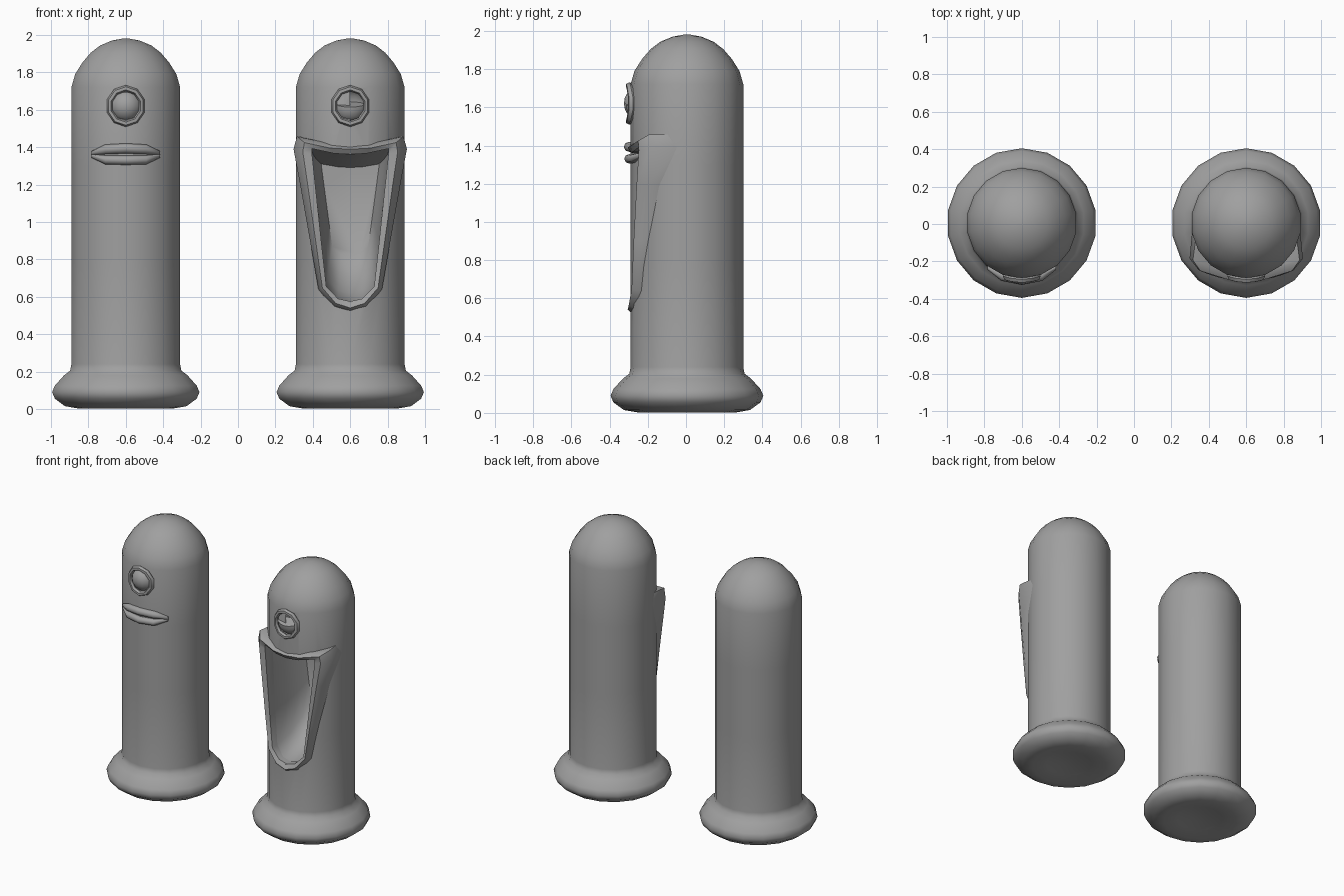
import bpy, bmesh, math
from mathutils import Vector, Matrix

if "Cube" in bpy.data.objects:
    bpy.data.objects.remove(bpy.data.objects["Cube"])

R, CY = 0.295, 0.005          # body radius and centre depth
SIDES = 18
grey = bpy.data.materials.new("clay grey")
grey.diffuse_color = (0.35, 0.35, 0.35, 1)
grey.use_nodes = True
grey.node_tree.nodes["Principled BSDF"].inputs["Base Color"].default_value = grey.diffuse_color


def body_y(x):
    """Depth of the front body surface at offset x from its axis."""
    return CY - math.sqrt(max(R * R - x * x, 0))


def finish(name, bm, x=0.0, angle=50):
    bmesh.ops.recalc_face_normals(bm, faces=bm.faces)
    me = bpy.data.meshes.new(name)
    bm.to_mesh(me)
    bm.free()
    me.materials.append(grey)
    ob = bpy.data.objects.new(name, me)
    ob.location.x = x
    bpy.context.collection.objects.link(ob)
    smooth(ob, angle)
    return ob


def smooth(ob, angle=50):
    bpy.ops.object.select_all(action='DESELECT')
    ob.select_set(True)
    bpy.context.view_layer.objects.active = ob
    bpy.ops.object.shade_smooth_by_angle(angle=math.radians(angle))


def loft(name, loops, x=0.0, ring=False, angle=50):
    """Skin equal-length loops; cap the ends or join last to first."""
    bm = bmesh.new()
    rows = [[bm.verts.new(p) for p in lp] for lp in loops]
    n = len(rows[0])
    pairs = list(zip(rows, rows[1:])) + ([(rows[-1], rows[0])] if ring else [])
    for a, b in pairs:
        for i in range(n):
            j = (i + 1) % n
            bm.faces.new((a[i], a[j], b[j], b[i]))
    if not ring:
        bm.faces.new(rows[0])
        bm.faces.new(rows[-1])
    return finish(name, bm, x, angle)


def cut(ob, cutter):
    m = ob.modifiers.new("cut", 'BOOLEAN')
    m.operation, m.solver, m.object = 'DIFFERENCE', 'EXACT', cutter
    bpy.context.view_layer.update()
    me = bpy.data.meshes.new_from_object(
        ob.evaluated_get(bpy.context.evaluated_depsgraph_get()))
    ob.modifiers.clear()
    ob.data = me
    bpy.data.objects.remove(cutter)
    smooth(ob)


# Body with flared foot, hollow underside and domed head
PROFILE = [(0.06, 0.035), (0.16, 0.02), (0.26, 0.003), (0.33, 0.015), (0.385, 0.055),
           (0.4, 0.09), (0.385, 0.125), (0.335, 0.18), (0.302, 0.205), (R, 0.24),
           (R, 0.8), (R, 1.3), (R, 1.72), (0.275, 1.79), (0.235, 1.853),
           (0.19, 1.905), (0.14, 1.943), (0.075, 1.97), (0.02, 1.98)]


def body(name, x):
    loops = []
    for r, z in PROFILE:
        loops.append([(r * math.sin(2 * math.pi * i / SIDES),
                       CY + r * math.cos(2 * math.pi * i / SIDES), z)
                      for i in range(SIDES)])
    return loft(name, loops, x)


# Raised eyelid rim that follows the curved body
def eye_rim(name, x):
    loops = []
    for i in range(10):
        a = 2 * math.pi * (i + 0.5) / 10
        loop = []
        for k in range(6):
            b = 2 * math.pi * k / 6
            r = 0.09 + 0.016 * math.cos(b)
            px = r * math.cos(a)
            loop.append((px, body_y(px) - 0.006 + 0.02 * math.sin(b),
                         1.62 + 1.05 * r * math.sin(a)))
        loops.append(loop)
    return loft(name, loops, x, ring=True, angle=40)


def ball(name, x, y, scale, half=False):
    bm = bmesh.new()
    bmesh.ops.create_uvsphere(bm, u_segments=16, v_segments=10, radius=1.0)
    bmesh.ops.transform(bm, verts=bm.verts, matrix=Matrix.Translation((0, y, 1.62))
                        @ Matrix.Diagonal((*scale, 1)))
    if half:  # keep only the lower part, with a sloping flat top
        geom = bm.verts[:] + bm.edges[:] + bm.faces[:]
        res = bmesh.ops.bisect_plane(bm, geom=geom, plane_co=(0, y, 1.64),
                                     plane_no=Vector((0, -0.35, 1)).normalized(),
                                     clear_outer=True)
        edges = [e for e in res["geom_cut"] if isinstance(e, bmesh.types.BMEdge)]
        bmesh.ops.edgeloop_fill(bm, edges=edges)
    return finish(name, bm, x, 40)


# Closed-mouth lip: a tapered tube across the front
def small_lip(name, x, sections):
    full = [(-sx, z, r) for sx, z, r in reversed(sections[1:])] + sections
    loops = []
    for px, z, r in full:
        loops.append([(px, body_y(px) - 0.006 + 1.1 * r * math.cos(k * math.pi / 4),
                       z + r * math.sin(k * math.pi / 4)) for k in range(8)])
    return loft(name, loops, x)


# Open-mouth outlines, right half from top centre to bottom centre
INNER = [(0, 1.36), (0.09, 1.367), (0.205, 1.392), (0.204, 1.36), (0.187, 1.2),
         (0.155, 0.9), (0.128, 0.655), (0.065, 0.59), (0, 0.575)]
OUTER = [(0, 1.418), (0.12, 1.422), (0.285, 1.457), (0.303, 1.39), (0.268, 1.2),
         (0.215, 0.9), (0.17, 0.64), (0.09, 0.54), (0, 0.505)]


def mirror(half):
    return half + [(-x, z) for x, z in reversed(half[1:-1])]


def lip_y(x):
    return -0.297 + 0.9 * x * x


def open_lips(name, x):
    inner, outer = mirror(INNER), mirror(OUTER)
    skirt = [(px * 0.95, body_y(px * 0.95) + 0.03, z) for px, z in outer]
    edge = [(px, lip_y(px) + 0.03, z) for px, z in outer]
    ridge = [((a + c) / 2, lip_y((a + c) / 2) - 0.008, (b + d) / 2)
             for (a, b), (c, d) in zip(inner, outer)]
    rim = [(px, lip_y(px) + 0.012, z) for px, z in inner]
    throat = [(px, body_y(px) + 0.05, z) for px, z in inner]
    return loft(name, [skirt, edge, ridge, rim, throat], x, ring=True)


# Mouth hollow: narrows towards the back, with a ramped floor
def mouth_cutter(x):
    steps = [(-0.5, 1.02, 0.57, 1.395), (-0.2, 1.02, 0.57, 1.395),
             (-0.06, 0.97, 0.62, 1.36), (0.06, 0.88, 0.71, 1.335),
             (0.14, 0.75, 0.82, 1.31)]
    loops = []
    for y, sx, lo, hi in steps:
        loops.append([(px * sx, y, lo + (z - 0.575) / 0.817 * (hi - lo))
                      for px, z in mirror(INNER)])
    ob = loft("mouth_cutter", loops, x)
    ob.hide_render = True
    return ob


# Calm figure on the left
LEFT, RIGHT = -0.6, 0.6
body("calm_body", LEFT)
eye_rim("calm_eye_rim", LEFT)
ball("calm_eyeball", LEFT, -0.24, (0.088, 0.085, 0.088))
small_lip("calm_upper_lip", LEFT,
          [(0, 1.393, 0.027), (0.11, 1.388, 0.026), (0.183, 1.368, 0.011)])
small_lip("calm_lower_lip", LEFT,
          [(0, 1.33, 0.025), (0.11, 1.332, 0.024), (0.183, 1.353, 0.010)])

# Shouting figure on the right
shouter = body("shouting_body", RIGHT)
cut(shouter, mouth_cutter(RIGHT))
socket = ball("socket_cutter", RIGHT, -0.29, (0.086, 0.06, 0.09))
socket.hide_render = True
cut(shouter, socket)
eye_rim("shouting_eye_rim", RIGHT)
ball("shouting_lower_lid", RIGHT, -0.24, (0.09, 0.075, 0.09), half=True)
open_lips("shouting_lips", RIGHT)
